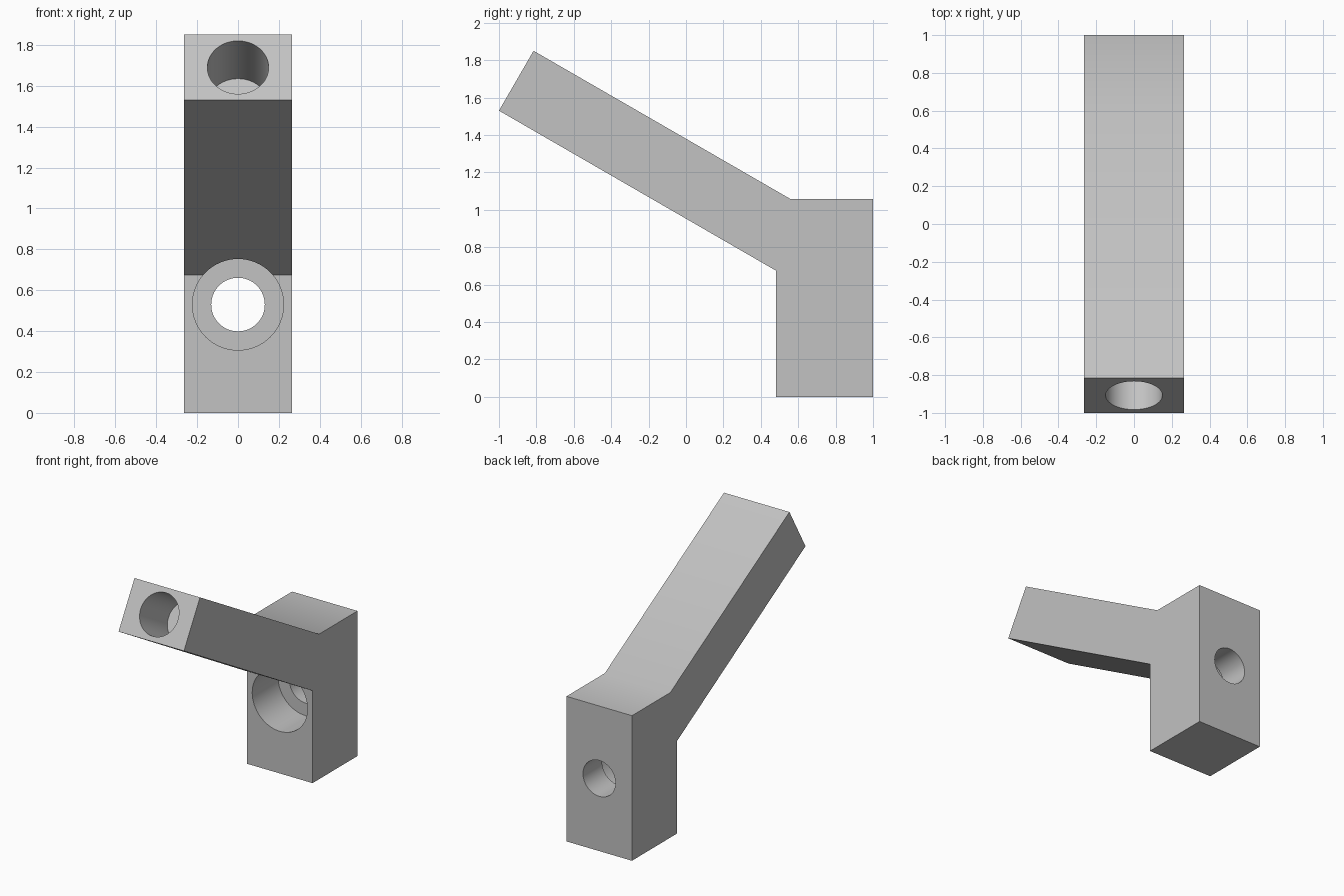
import bpy, bmesh, math
from mathutils import Vector

cube = bpy.data.objects.get("Cube")
if cube:
    bpy.data.objects.remove(cube, do_unlink=True)

HALF_WIDTH = 0.264

grey = bpy.data.materials.new("plain grey")
grey.use_nodes = True
colour = (0.54, 0.54, 0.54, 1)
grey.diffuse_color = colour
grey.node_tree.nodes["Principled BSDF"].inputs["Base Color"].default_value = colour


def add_object(name, bm):
    mesh = bpy.data.meshes.new(name)
    bmesh.ops.recalc_face_normals(bm, faces=bm.faces)
    bm.to_mesh(mesh)
    bm.free()
    mesh.materials.append(grey)
    obj = bpy.data.objects.new(name, mesh)
    bpy.context.collection.objects.link(obj)
    return obj


def drill(body, start, end, radius):
    """Cut a round hole from start to end, both given as (y, z)."""
    a, b = Vector((0, *start)), Vector((0, *end))
    axis = b - a
    bm = bmesh.new()
    bmesh.ops.create_cone(bm, cap_ends=True, segments=64, radius1=radius,
                          radius2=radius, depth=axis.length)
    cutter = add_object("hole_cutter", bm)
    cutter.hide_render = True
    cutter.rotation_euler = axis.to_track_quat('Z', 'Y').to_euler()
    cutter.location = (a + b) / 2
    mod = body.modifiers.new("hole", 'BOOLEAN')
    mod.operation = 'DIFFERENCE'
    mod.solver = 'EXACT'
    mod.object = cutter
    bpy.context.view_layer.update()
    bpy.context.view_layer.objects.active = body
    bpy.ops.object.modifier_apply(modifier=mod.name)
    bpy.data.objects.remove(cutter, do_unlink=True)


# Bracket body: side profile (y, z) extruded across the width
profile = [(1, 0), (1, 1.058), (0.558, 1.058), (-0.815, 1.85),
           (-1, 1.53), (0.482, 0.674), (0.482, 0)]
bm = bmesh.new()
face = bm.faces.new([bm.verts.new((-HALF_WIDTH, y, z)) for y, z in profile])
side = bmesh.ops.extrude_face_region(bm, geom=[face])["geom"]
bmesh.ops.translate(bm, vec=(2 * HALF_WIDTH, 0, 0),
                    verts=[v for v in side if isinstance(v, bmesh.types.BMVert)])
body = add_object("angled_bracket", bm)

# Bolt hole with a wide counterbore on the front, clipping the arm's underside
drill(body, (0.2, 0.53), (0.78, 0.53), 0.223)
drill(body, (0.6, 0.53), (1.1, 0.53), 0.131)

# Blind socket in the arm's end, square to the end face
tilt = math.radians(30)
along = Vector((math.cos(tilt), -math.sin(tilt)))
tip = Vector((-0.9075, 1.69))
drill(body, tip - along * 0.1, tip + along * 0.37, 0.15)

# Smooth the bores, keep the edges crisp
bpy.ops.object.select_all(action='DESELECT')
body.select_set(True)
bpy.context.view_layer.objects.active = body
bpy.ops.object.shade_smooth_by_angle(angle=math.radians(30))
